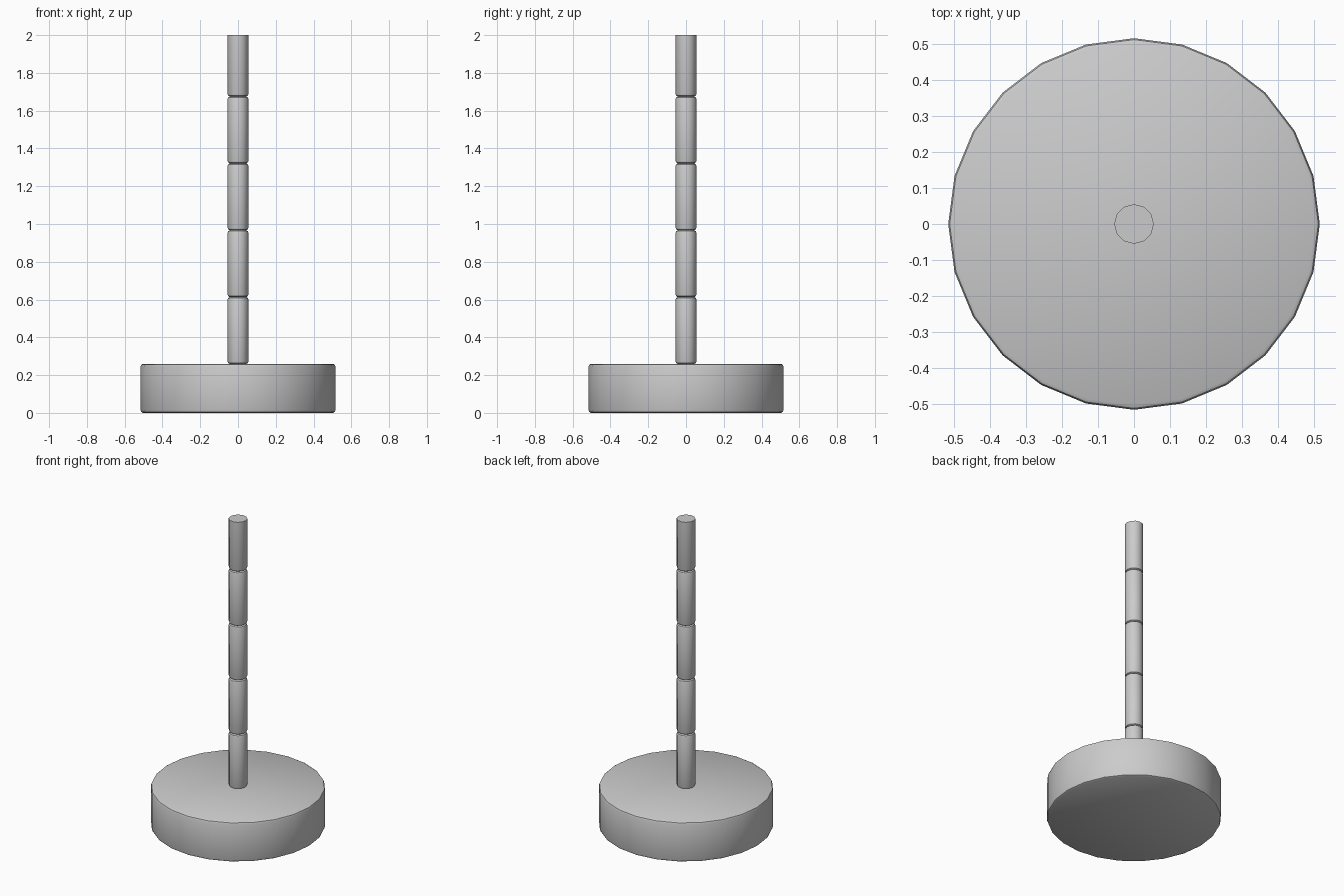
import bpy, bmesh, math

if "Cube" in bpy.data.objects:
    bpy.data.objects.remove(bpy.data.objects["Cube"])


def lathe(name, profile, sides):
    """Revolve (radius, z) points around z and cap both ends."""
    bm = bmesh.new()
    rings = []
    for r, z in profile:
        rings.append([bm.verts.new((r * math.cos(2 * math.pi * i / sides),
                                    r * math.sin(2 * math.pi * i / sides), z))
                      for i in range(sides)])
    for a, b in zip(rings, rings[1:]):
        for i in range(sides):
            j = (i + 1) % sides
            bm.faces.new((a[i], a[j], b[j], b[i]))
    bm.faces.new(rings[0][::-1])
    bm.faces.new(rings[-1])
    mesh = bpy.data.meshes.new(name)
    bm.to_mesh(mesh)
    bm.free()
    obj = bpy.data.objects.new(name, mesh)
    bpy.context.collection.objects.link(obj)
    bpy.ops.object.select_all(action='DESELECT')
    obj.select_set(True)
    bpy.context.view_layer.objects.active = obj
    bpy.ops.object.shade_smooth_by_angle(angle=math.radians(32))
    return obj


# Heavy round base with softened rims
lathe("base", [(0.503, 0.0), (0.512, 0.005), (0.516, 0.016),
               (0.516, 0.244), (0.512, 0.255), (0.503, 0.26)], 24)

# Pole: stacked rounded sections, the last one cut flat at the top
R, NECK, BEVEL = 0.055, 0.043, 0.013
START, STEP, TOP = 0.259, 0.354, 2.0
profile = []
for i in range(5):
    z0 = START + i * STEP
    z1 = z0 + STEP
    profile += [(NECK, z0), (R - 0.003, z0 + 0.005), (R, z0 + BEVEL)]
    if z1 < TOP:
        profile += [(R, z1 - BEVEL), (R - 0.003, z1 - 0.005)]
    else:
        profile.append((R, TOP))
lathe("pole", profile, 12)
